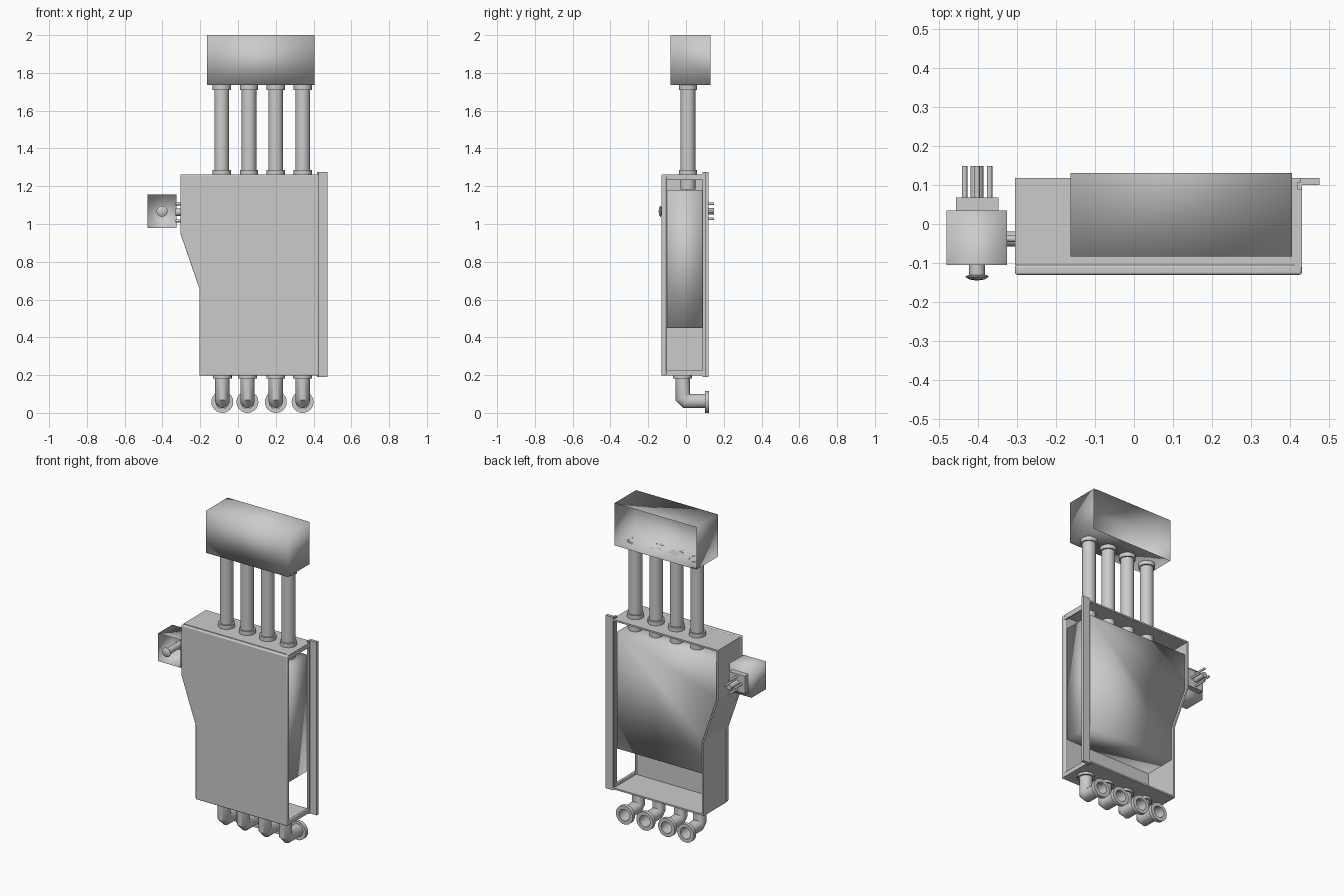
import bpy, bmesh, math
from mathutils import Vector

cube = bpy.data.objects.get("Cube")
if cube:
    bpy.data.objects.remove(cube, do_unlink=True)

grey = bpy.data.materials.new("light_grey")
grey.use_nodes = True
grey.diffuse_color = (0.6, 0.6, 0.6, 1)
grey.node_tree.nodes["Principled BSDF"].inputs["Base Color"].default_value = (0.6, 0.6, 0.6, 1)


def finish(name, bm, smooth=None, bevel=0, thick=0):
    """Turn a bmesh into an object; smooth is None, 'all' or 'angle'."""
    mesh = bpy.data.meshes.new(name)
    bm.to_mesh(mesh)
    bm.free()
    ob = bpy.data.objects.new(name, mesh)
    bpy.context.collection.objects.link(ob)
    mesh.materials.append(grey)
    if thick:
        mod = ob.modifiers.new("thickness", "SOLIDIFY")
        mod.thickness, mod.offset = thick, -1
    if bevel:
        mod = ob.modifiers.new("edge", "BEVEL")
        mod.width, mod.segments = bevel, 3
    if smooth:
        bpy.ops.object.select_all(action="DESELECT")
        ob.select_set(True)
        bpy.context.view_layer.objects.active = ob
        if smooth == "all":
            bpy.ops.object.shade_smooth()
        else:
            bpy.ops.object.shade_smooth_by_angle(angle=math.radians(40))
    return ob


def box(name, lo, hi, open_dir=None, **kw):
    """Box between two corners, optionally without the face in one direction."""
    bm = bmesh.new()
    bmesh.ops.create_cube(bm, size=1)
    for v in bm.verts:
        v.co = Vector(h if c > 0 else l for c, l, h in zip(v.co, lo, hi))
    bm.normal_update()
    if open_dir:
        gone = [f for f in bm.faces if f.normal.dot(Vector(open_dir)) > 0.9]
        bmesh.ops.delete(bm, geom=gone, context="FACES_ONLY")
    return finish(name, bm, **kw)


def prism(name, outline, y0, y1, **kw):
    """Solid with an x-z outline, running from y0 to y1."""
    bm = bmesh.new()
    face = bm.faces.new([bm.verts.new((x, y0, z)) for x, z in outline])
    ext = bmesh.ops.extrude_face_region(bm, geom=[face], use_keep_orig=True)
    for v in ext["geom"]:
        if isinstance(v, bmesh.types.BMVert):
            v.co.y = y1
    bmesh.ops.recalc_face_normals(bm, faces=bm.faces)
    return finish(name, bm, **kw)


def lathe(name, start, axis, profile, sides=24):
    """Turn (radius, distance) points about an axis through start."""
    bm = bmesh.new()
    turn = Vector((0, 0, 1)).rotation_difference(Vector(axis))
    rings = []
    for r, d in profile:
        ring = []
        for i in range(sides):
            a = math.tau * i / sides
            p = Vector((r * math.cos(a), r * math.sin(a), d))
            ring.append(bm.verts.new(Vector(start) + turn @ p))
        rings.append(ring)
    for a, b in zip(rings, rings[1:]):
        for i in range(sides):
            j = (i + 1) % sides
            bm.faces.new((a[i], a[j], b[j], b[i]))
    bmesh.ops.remove_doubles(bm, verts=bm.verts, dist=1e-5)
    bmesh.ops.recalc_face_normals(bm, faces=bm.faces)
    return finish(name, bm, smooth="angle")


def rod(name, start, axis, r, length, sides=24):
    return lathe(name, start, axis, [(0, 0), (r, 0), (r, length), (0, length)], sides)


UP, BACK, SIDE = (0, 0, 1), (0, 1, 0), (1, 0, 0)

# Front door with the stepped right side
L, R, N, T, B = -0.305, 0.43, -0.205, 1.262, 0.197
prism("front_door", [(L, T), (L, 0.95), (N, 0.66), (N, B), (R, B), (R, T)],
      -0.13, -0.105, smooth="angle", bevel=0.006)

# Casing: top, bottom and the bent side wall, open at the back and left
t = 0.01
prism("casing", [(R, T), (L, T), (L, 0.95), (N, 0.66), (N, B), (R, B),
                 (R, B + t), (N + t, B + t), (N + t, 0.66), (L + t, 0.95),
                 (L + t, T - t), (R, T - t)], -0.105, 0.118)

# Inner block hanging behind the door
prism("inner_block", [(L + t, 1.18), (L + t, 0.95), (N + t, 0.66), (N + t, 0.45),
                      (0.41, 0.45), (0.41, 1.18)], -0.105, 0.1, smooth="all")

# Frame round the open left side
for label, z in (("top", T - 0.03), ("bottom", B)):
    box(label + "_flange", (R - 0.012, -0.105, z), (R, 0.1, z + 0.03), bevel=0.004, smooth="angle")
    rod(label + "_hinge_pin", (R - 0.01, -0.108, z + 0.005), UP, 0.01, 0.025, 12)
rod("hinge_rod", (R - 0.01, -0.107, B), UP, 0.006, T - B, 12)
box("back_rail", (0.425, 0.1, 0.19), (0.475, 0.118, 1.275))
box("rail_lip", (0.418, 0.088, 0.19), (0.43, 0.106, 1.275))

# Header box, open at the back
box("header_box", (-0.163, -0.083, 1.735), (0.405, 0.13, 2.0), open_dir=BACK, smooth="all")

# Upper pipes with collars
for i, x in enumerate((-0.086, 0.058, 0.2, 0.343)):
    rod(f"upper_pipe_{i}", (x, 0.01, T - 0.08), UP, 0.039, 0.55)
    for z in (T, 1.71):
        rod(f"upper_collar_{i}", (x, 0.01, z), UP, 0.048, 0.025)

# Lower elbows, open at the rear flange
for i, x in enumerate((-0.083, 0.05, 0.2, 0.342)):
    bm = bmesh.new()
    sides, r, y, z = 24, 0.038, -0.018, 0.063
    rings = []
    # Ring centres with the tilt of each mitred cut
    for cy, cz, tilt in ((y, B, 0), (y, z + 0.02, 22.5), (y + 0.02, z, 67.5), (0.115, z, 90)):
        a = math.radians(tilt)
        k = 1 / math.cos(math.radians(22.5)) if 0 < tilt < 90 else 1
        ring = []
        for s in range(sides):
            u = math.tau * s / sides
            w = r * k * math.cos(u)
            ring.append(bm.verts.new((x + r * math.sin(u), cy + w * math.cos(a), cz + w * math.sin(a))))
        rings.append(ring)
    for a, b in zip(rings, rings[1:]):
        for s in range(sides):
            bm.faces.new((a[s], a[s - 1], b[s - 1], b[s]))
    bmesh.ops.recalc_face_normals(bm, faces=bm.faces)
    finish(f"elbow_{i}", bm, smooth="angle")
    rod(f"elbow_collar_{i}", (x, y, 0.182), UP, 0.05, 0.016)
    lathe(f"elbow_flange_{i}", (x, 0.1, 0.058), BACK,
          [(0.036, 0), (0.058, 0), (0.058, 0.023), (0.036, 0.023), (0.036, 0)])

# Side control box, open at the front, with a knob
cx, cz = -0.402, 1.067
box("control_box", (-0.48, -0.105, 0.98), (-0.325, 0.035, 1.155), open_dir=(0, -1, 0), smooth="all")
box("control_plug", (-0.456, 0.035, cz - 0.055), (-0.347, 0.068, cz + 0.055))
lathe("control_knob", (cx, 0.03, cz), (0, -1, 0),
      [(0.02, 0), (0.02, 0.16), (0.029, 0.163), (0.029, 0.166), (0.02, 0.172), (0, 0.175)])

# Prongs behind the control box and between it and the casing
rod("rear_prong_centre", (cx, 0.068, cz), BACK, 0.017, 0.08, 12)
rod("side_prong_centre", (-0.33, -0.038, cz - 0.005), SIDE, 0.019, 0.03, 12)
for s in (-1, 1):
    rod("rear_prong_side", (cx + s * 0.032, 0.068, cz), BACK, 0.007, 0.08, 12)
    rod("rear_prong_end", (cx, 0.068, cz + s * 0.04), BACK, 0.007, 0.08, 12)
    rod("side_prong", (-0.33, -0.038, cz - 0.005 + s * 0.045), SIDE, 0.008, 0.03, 12)
